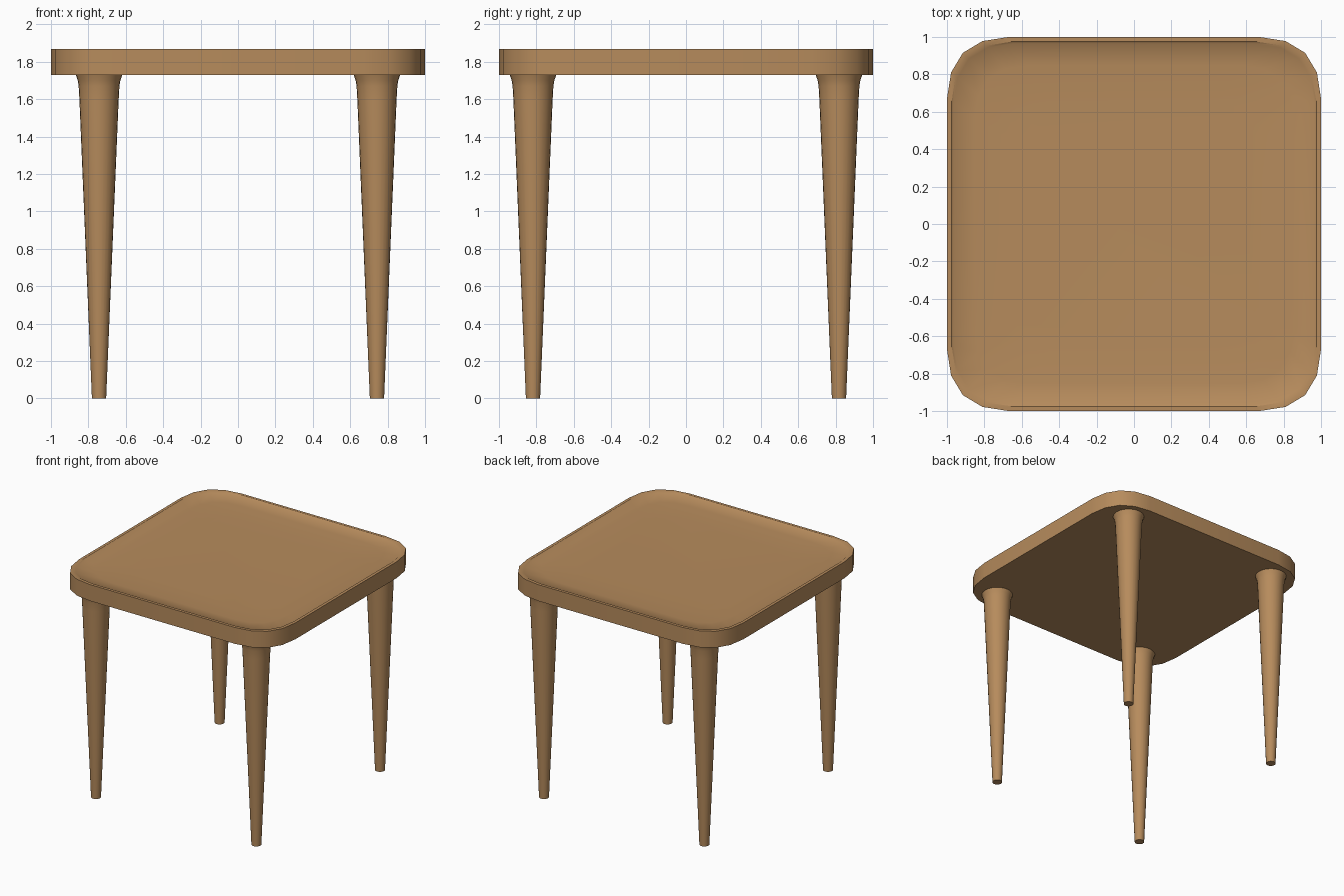
import bpy, bmesh, math

if "Cube" in bpy.data.objects:
    bpy.data.objects.remove(bpy.data.objects["Cube"])

wood = bpy.data.materials.new("warm wood")
wood.diffuse_color = (0.47, 0.26, 0.108, 1)
wood.use_nodes = True
wood.node_tree.nodes["Principled BSDF"].inputs["Base Color"].default_value = wood.diffuse_color


def loft(name, rings, loc=(0, 0, 0)):
    """Skin a list of closed rings and cap both ends."""
    bm = bmesh.new()
    loops = [[bm.verts.new(p) for p in ring] for ring in rings]
    n = len(loops[0])
    for a, b in zip(loops, loops[1:]):
        for i in range(n):
            j = (i + 1) % n
            bm.faces.new((a[i], a[j], b[j], b[i]))
    bm.faces.new(loops[0][::-1])
    bm.faces.new(loops[-1])
    bmesh.ops.recalc_face_normals(bm, faces=bm.faces[:])
    me = bpy.data.meshes.new(name)
    bm.to_mesh(me)
    bm.free()
    me.materials.append(wood)
    ob = bpy.data.objects.new(name, me)
    bpy.context.collection.objects.link(ob)
    ob.location = loc
    bpy.ops.object.select_all(action='DESELECT')
    ob.select_set(True)
    bpy.context.view_layer.objects.active = ob
    bpy.ops.object.shade_smooth_by_angle(angle=math.radians(35))
    return ob


# Rounded-square outline: one corner, turned four times
corner = [(1, 0.67), (0.978, 0.81), (0.915, 0.915), (0.81, 0.978), (0.67, 1)]
outline = []
for k in range(4):
    c, s = round(math.cos(k * math.pi / 2)), round(math.sin(k * math.pi / 2))
    outline += [(x * c - y * s, x * s + y * c) for x, y in corner]

# Table top: slab with a narrow rim and a shallow dished surface
top_steps = [(1, 1.73), (1, 1.867), (0.975, 1.867), (0.965, 1.859),
             (0.85, 1.849), (0.65, 1.842)]
loft("table_top", [[(x * f, y * f, z) for x, y in outline] for f, z in top_steps])

# Tapered round legs that flare where they meet the top
leg_profile = [(0.038, 0), (0.105, 1.6), (0.109, 1.67), (0.114, 1.70),
               (0.126, 1.735)]
SIDES = 24
leg_rings = [[(r * math.cos(2 * math.pi * i / SIDES),
               r * math.sin(2 * math.pi * i / SIDES), z) for i in range(SIDES)]
             for r, z in leg_profile]
for fb, sy in (("front", -1), ("back", 1)):
    for lr, sx in (("left", -1), ("right", 1)):
        loft(f"{fb}_{lr}_leg", leg_rings, (sx * 0.743, sy * 0.818, 0))
